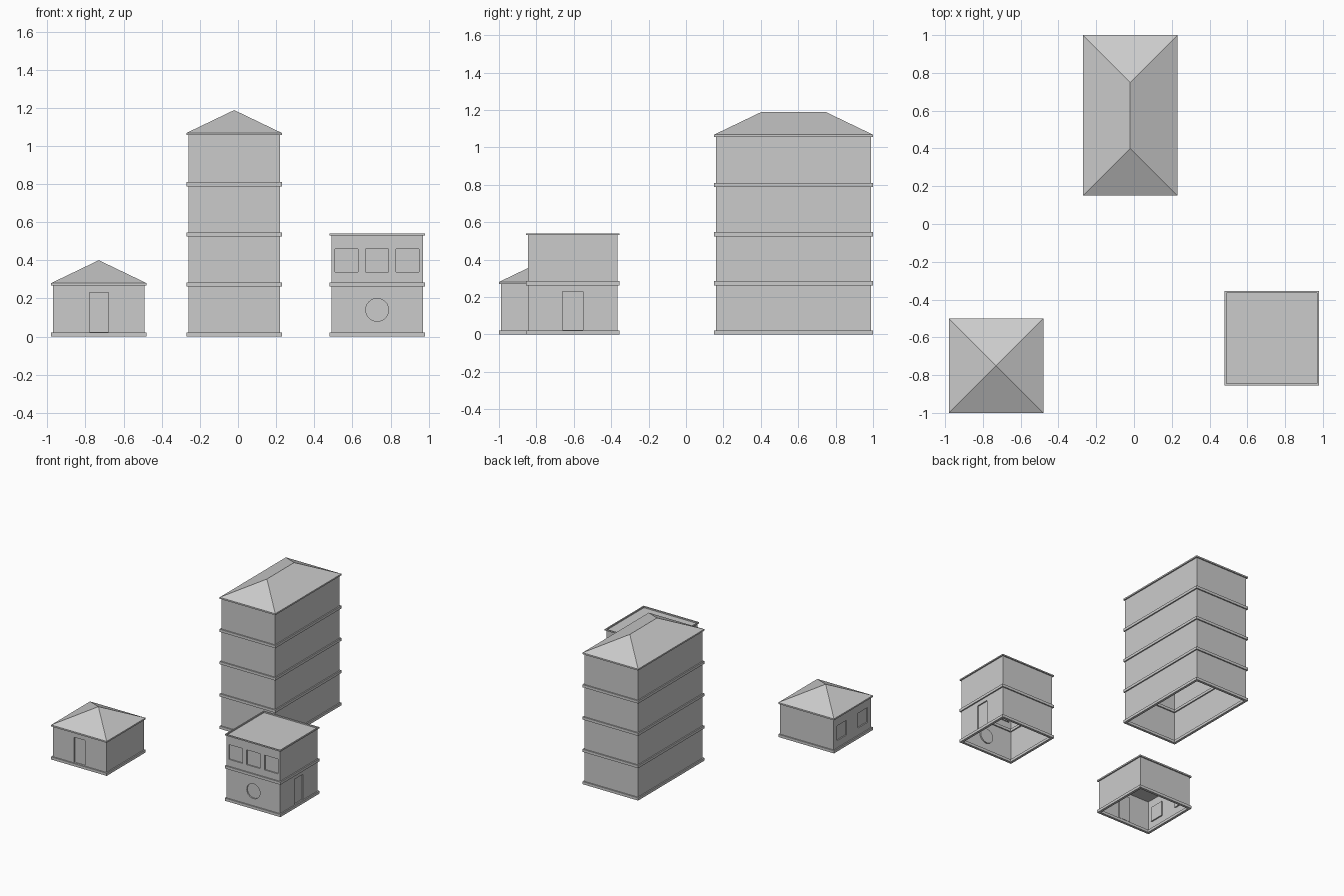
import bpy, bmesh, math
from mathutils import Vector

if "Cube" in bpy.data.objects:
    bpy.data.objects.remove(bpy.data.objects["Cube"])

LIP = 0.01      # how far bands stand out from the walls
FLOOR = 0.2625  # storey height
BAND = 0.022


def finish(bm, name):
    me = bpy.data.meshes.new(name)
    bm.to_mesh(me)
    bm.free()
    ob = bpy.data.objects.new(name, me)
    bpy.context.collection.objects.link(ob)
    return ob


def rect(a0, a1, b0, b1):
    return [(a0, b0), (a1, b0), (a1, b1), (a0, b1)]


def square(c, z, s=0.06):
    return rect(c - s, c + s, z - s, z + s)


def disc(c, z, r, n=24):
    return [(c + r * math.cos(2 * math.pi * i / n), z + r * math.sin(2 * math.pi * i / n)) for i in range(n)]


# Rectangular ring, used for plinths, storey bands and cornices
def ring(name, x0, x1, y0, y1, z0, z1, w=2 * LIP):
    bm = bmesh.new()
    loops = []
    for d, z in ((0, z0), (0, z1), (w, z1), (w, z0)):
        loops.append([bm.verts.new((x, y, z)) for x, y in rect(x0 + d, x1 - d, y0 + d, y1 - d)])
    for k in range(4):
        a, b = loops[k], loops[(k + 1) % 4]
        for i in range(4):
            j = (i + 1) % 4
            bm.faces.new((a[i], a[j], b[j], b[i]))
    bmesh.ops.recalc_face_normals(bm, faces=bm.faces)
    finish(bm, name)


# Flat wall with shallow recessed panels; uv = (position along wall, height)
def wall(name, to3d, normal, outline, holes):
    bm = bmesh.new()

    def loop(pts, shift=0):
        return [bm.verts.new(to3d(u, v) - normal * shift) for u, v in pts]

    def edges(vs):
        return [bm.edges.new((vs[i], vs[(i + 1) % len(vs)])) for i in range(len(vs))]

    es = edges(loop(outline))
    rims = [loop(h) for h in holes]
    for r in rims:
        es += edges(r)
    bmesh.ops.triangle_fill(bm, use_beauty=True, edges=es, normal=normal)
    for h, r in zip(holes, rims):
        back = loop(h, 0.01)
        bm.faces.new(back)
        for i in range(len(r)):
            j = (i + 1) % len(r)
            bm.faces.new((r[i], r[j], back[j], back[i]))
    bmesh.ops.recalc_face_normals(bm, faces=bm.faces)
    big = max(bm.faces, key=lambda f: f.calc_area())
    if big.normal.dot(normal) < 0:
        bmesh.ops.reverse_faces(bm, faces=bm.faces)
    finish(bm, name)


# Hipped roof with a short eave; the ridge runs along y
def hip_roof(name, x0, x1, y0, y1, z0, rise=0.12):
    bm = bmesh.new()
    lo = [bm.verts.new((x, y, z0)) for x, y in rect(x0, x1, y0, y1)]
    hi = [bm.verts.new((x, y, z0 + 0.012)) for x, y in rect(x0, x1, y0, y1)]
    cx, run = (x0 + x1) / 2, (x1 - x0) / 2
    a = bm.verts.new((cx, y0 + run, z0 + 0.012 + rise))
    b = bm.verts.new((cx, y1 - run, z0 + 0.012 + rise)) if y1 - y0 > 2 * run + 0.01 else a
    bm.faces.new(lo[::-1])
    for i in range(4):
        j = (i + 1) % 4
        bm.faces.new((lo[i], lo[j], hi[j], hi[i]))
    bm.faces.new((hi[0], hi[1], a))
    bm.faces.new((hi[2], hi[3], b))
    bm.faces.new((hi[1], hi[2], b, a) if b is not a else (hi[1], hi[2], a))
    bm.faces.new((hi[3], hi[0], a, b) if b is not a else (hi[3], hi[0], a))
    bmesh.ops.recalc_face_normals(bm, faces=bm.faces)
    finish(bm, name)


def building(name, x0, x1, y0, y1, floors, hipped, front=(), right=(), left=()):
    top = floors * FLOOR + 0.006
    X0, X1, Y0, Y1 = x0 + LIP, x1 - LIP, y0 + LIP, y1 - LIP
    fx, fy = rect(X0, X1, 0, top), rect(Y0, Y1, 0, top)
    wall(name + "_front_wall", lambda u, v: Vector((u, Y0, v)), Vector((0, -1, 0)), fx, front)
    wall(name + "_back_wall", lambda u, v: Vector((u, Y1, v)), Vector((0, 1, 0)), fx, ())
    wall(name + "_right_wall", lambda u, v: Vector((X1, u, v)), Vector((1, 0, 0)), fy, right)
    wall(name + "_left_wall", lambda u, v: Vector((X0, u, v)), Vector((-1, 0, 0)), fy, left)
    for k in range(floors):
        ring(f"{name}_band_{k}", x0, x1, y0, y1, k * FLOOR, k * FLOOR + BAND)
    if hipped:
        hip_roof(name + "_roof", x0, x1, y0, y1, top)
    else:
        # flat roof sheet inside a thin cornice
        ring(name + "_cornice", x0, x1, y0, y1, top, top + 0.01, LIP)
        bm = bmesh.new()
        bm.faces.new([bm.verts.new((x, y, top)) for x, y in rect(X0, X1, Y0, Y1)])
        finish(bm, name + "_flat_roof")


# Cottage: door in front, two square windows on the left side
building("cottage", -0.98, -0.48, -1.0, -0.5, 1, True,
         front=[rect(-0.78, -0.68, 0.024, 0.23)],
         left=[square(-0.615, 0.14), square(-0.885, 0.14)])

# Tower block: four plain storeys
building("tower", -0.27, 0.23, 0.15, 1.0, 4, True)

# Two storey house: round window, three upper windows, side door
building("house", 0.48, 0.98, -0.855, -0.355, 2, False,
         front=[disc(0.73, 0.14, 0.06)] + [square(0.73 + d, 0.40) for d in (-0.16, 0, 0.16)],
         right=[rect(-0.66, -0.55, 0.024, 0.23)])
